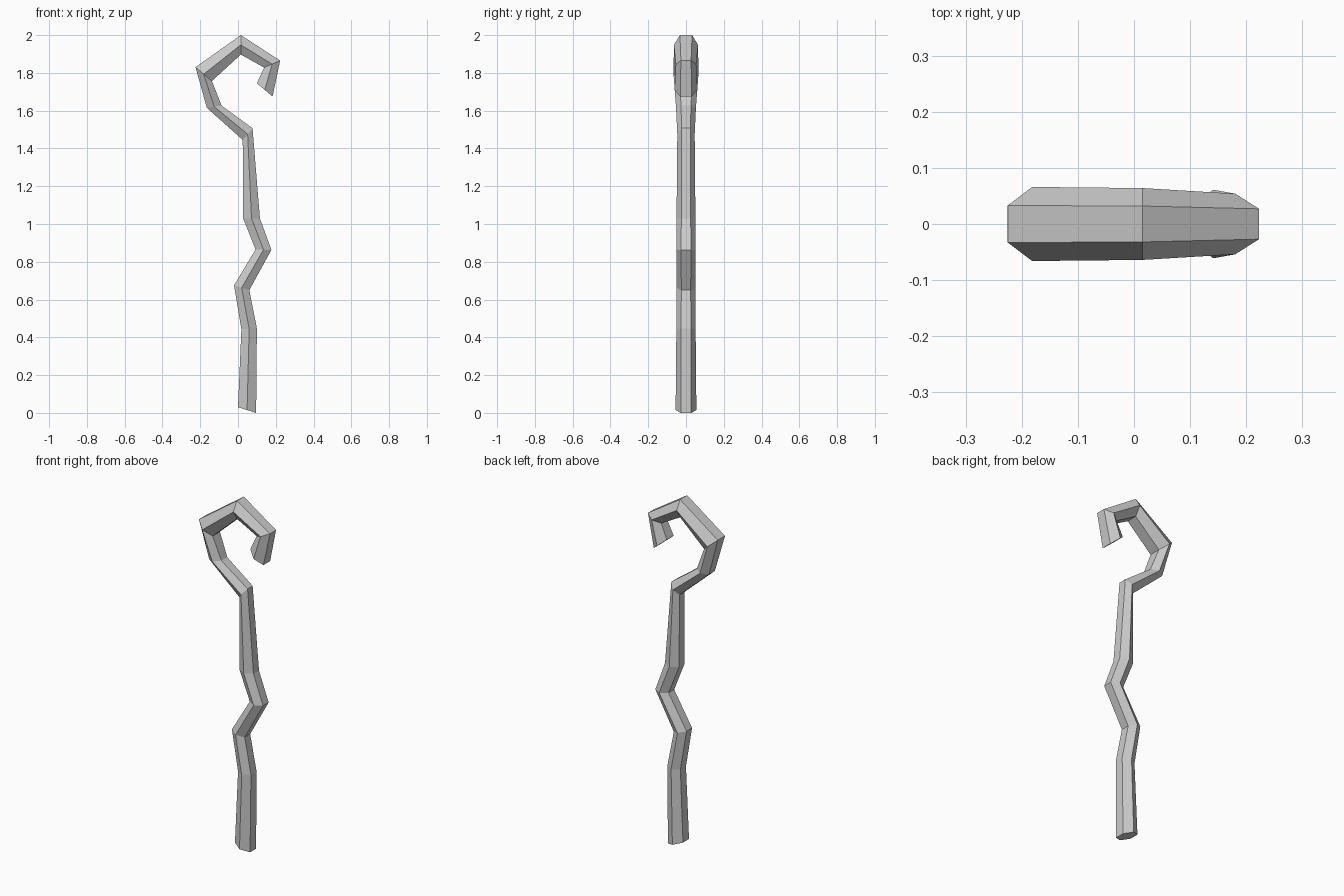
import bpy
import bmesh

cube = bpy.data.objects.get("Cube")
if cube:
    bpy.data.objects.remove(cube, do_unlink=True)

grey = bpy.data.materials.new("plain grey")
grey.use_nodes = True
colour = (0.6, 0.6, 0.6, 1)
grey.diffuse_color = colour
grey.node_tree.nodes["Principled BSDF"].inputs["Base Color"].default_value = colour

# Each joint of the staff: outer edge (x, z), inner edge (x, z), half depth
joints = [
    ((0.0, 0.03), (0.096, 0.0), 0.055),
    ((0.018, 0.443), (0.1, 0.447), 0.051),
    ((-0.021, 0.675), (0.06, 0.65), 0.05),
    ((0.093, 0.865), (0.177, 0.863), 0.051),
    ((0.027, 1.03), (0.116, 1.03), 0.05),
    ((0.025, 1.445), (0.077, 1.507), 0.046),
    ((-0.165, 1.615), (-0.087, 1.627), 0.053),
    ((-0.225, 1.83), (-0.138, 1.757), 0.066),
    ((0.015, 2.0), (0.015, 1.897), 0.064),
    ((0.223, 1.865), (0.138, 1.828), 0.054),
    ((0.183, 1.675), (0.1, 1.745), 0.061),
]


def hex_ring(bm, outer, inner, depth):
    """Six-sided section with flats on its outer and inner sides."""
    (ax, az), (bx, bz) = outer, inner
    mx, mz = (ax + bx) / 2, (az + bz) / 2
    h = depth / 2
    points = [(ax, -h, az), (mx, -depth, mz), (bx, -h, bz),
              (bx, h, bz), (mx, depth, mz), (ax, h, az)]
    return [bm.verts.new(p) for p in points]


# Crooked staff with a hooked top, skinned from joint to joint
bm = bmesh.new()
rings = [hex_ring(bm, *joint) for joint in joints]
for low, high in zip(rings, rings[1:]):
    for i in range(6):
        j = (i + 1) % 6
        bm.faces.new((low[i], low[j], high[j], high[i]))
bm.faces.new(rings[0][::-1])
bm.faces.new(rings[-1])
bmesh.ops.recalc_face_normals(bm, faces=bm.faces)

mesh = bpy.data.meshes.new("crooked_staff")
bm.to_mesh(mesh)
bm.free()
mesh.materials.append(grey)
staff = bpy.data.objects.new("crooked_staff", mesh)
bpy.context.collection.objects.link(staff)
